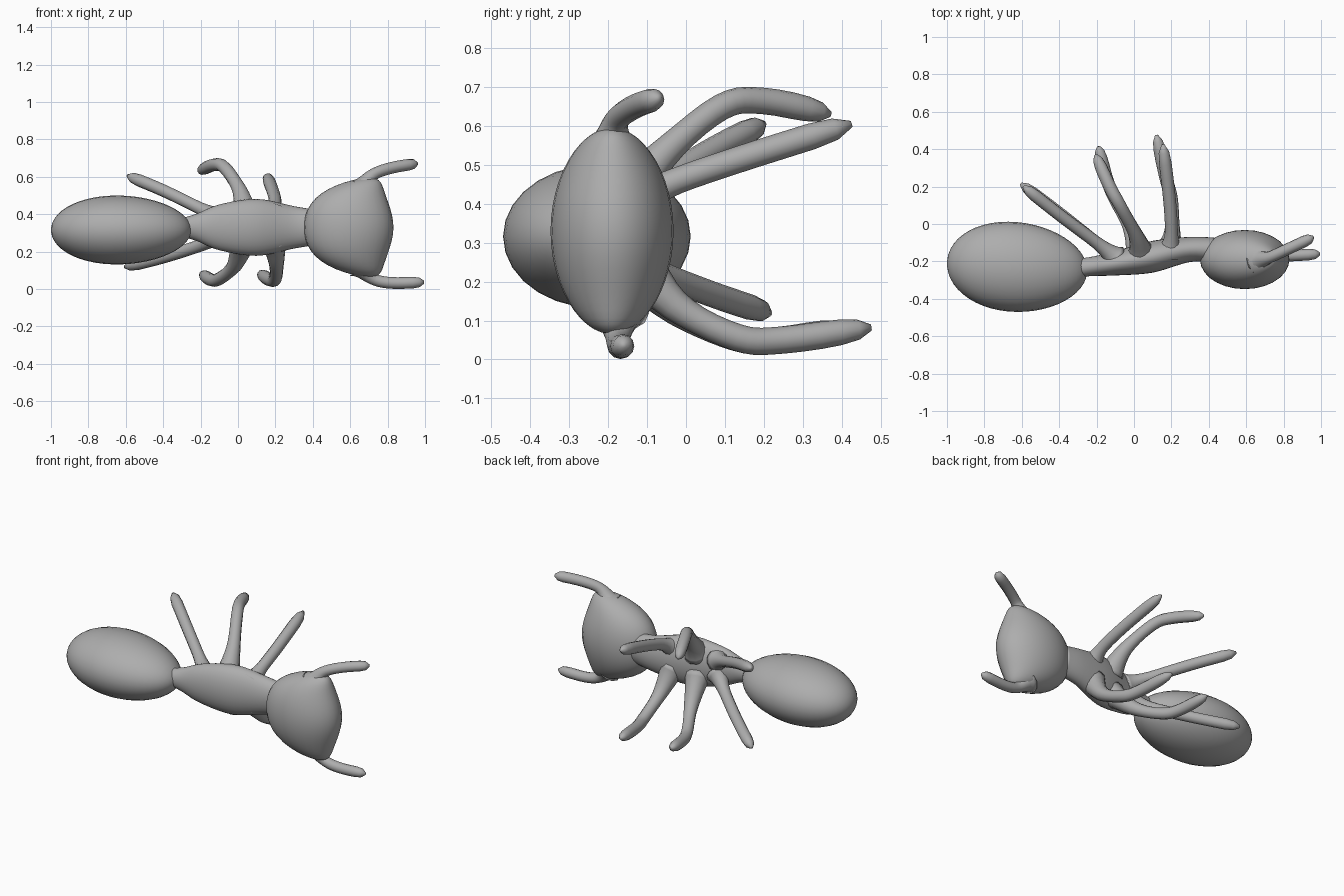
import bpy, bmesh, math
from mathutils import Vector

old = bpy.data.objects.get("Cube")
if old:
    bpy.data.objects.remove(old, do_unlink=True)

GREY = (0.42, 0.42, 0.42, 1)
grey = bpy.data.materials.new("Clay grey")
grey.diffuse_color = GREY
grey.use_nodes = True
grey.node_tree.nodes["Principled BSDF"].inputs["Base Color"].default_value = GREY

X, Y, Z = Vector((1, 0, 0)), Vector((0, 1, 0)), Vector((0, 0, 1))


def spline(pts, steps=5):
    """Catmull-Rom curve through tuples of any size."""
    p = [pts[0], *pts, pts[-1]]
    out = []
    for i in range(1, len(p) - 2):
        for s in range(steps):
            t = s / steps
            out.append([0.5 * (2 * b + (c - a) * t + (2 * a - 5 * b + 4 * c - d) * t * t
                               + (3 * b - a - 3 * c + d) * t ** 3)
                        for a, b, c, d in zip(*p[i - 1:i + 3])])
    return out + [list(pts[-1])]


def loft(name, rings, sides):
    """Skin a row of elliptical rings, each (centre, half axis, half axis)."""
    bm = bmesh.new()
    loops = []
    for centre, u, v in rings:
        angles = [2 * math.pi * k / sides for k in range(sides)]
        loops.append([bm.verts.new(centre + u * math.cos(a) + v * math.sin(a)) for a in angles])
    for a, b in zip(loops, loops[1:]):
        for k in range(sides):
            j = (k + 1) % sides
            bm.faces.new((a[k], a[j], b[j], b[k]))
    bm.faces.new(loops[0])
    bm.faces.new(loops[-1])
    bmesh.ops.recalc_face_normals(bm, faces=bm.faces)
    for f in bm.faces:
        f.smooth = True
    mesh = bpy.data.meshes.new(name)
    bm.to_mesh(mesh)
    bm.free()
    mesh.materials.append(grey)
    bpy.context.collection.objects.link(bpy.data.objects.new(name, mesh))


def egg(name, centre, half, u, v, bend, taper):
    """Ellipsoid along half; bend(t) shifts its centre line, taper(t) scales its girth."""
    rings = []
    for i in range(25):
        angle = math.pi * (0.02 + 0.96 * i / 24)
        t, girth = -math.cos(angle), math.sin(angle)
        girth *= taper(t)
        rings.append((centre + half * t + bend(t), u * girth, v * girth))
    loft(name, rings, 28)


def limb(name, path, ref, base, width):
    """Tube along a path: flared at the root, even along its length, rounded at the tip."""
    points = [Vector(p) for p in spline(path)]
    last = len(points) - 1
    rings = []
    for i, p in enumerate(points):
        t = i / last
        r = width + (base - width) * max(0, 1 - t / 0.4) ** 2
        r *= math.sqrt(max(0.06, 1 - max(0, (t - 0.85) / 0.15) ** 2))
        along = points[min(i + 1, last)] - points[max(i - 1, 0)]
        u = along.cross(ref).normalized()
        v = along.cross(u).normalized()
        rings.append((p, u * r, v * r))
    loft(name, rings, 12)


# Abdomen: long egg, slimmer toward the waist
egg("abdomen", Vector((-0.625, -0.23, 0.316)), X * 0.375, Y * 0.24, Z * 0.184,
    lambda t: Y * (-0.018 * t), lambda t: 1 - 0.06 * t)

# Head: tall egg whose two ends lean toward the antennae
egg("head", Vector((0.592, -0.19, 0.33)), Z * 0.265, X * 0.239, Y * 0.158,
    lambda t: X * (0.11 * t ** 4), lambda t: 1 - 0.05 * t * t)

# Thorax: x, y, half depth, half height, from waist to neck
thorax = [(-0.3, -0.235, 0.05, 0.05), (-0.22, -0.226, 0.052, 0.073), (-0.1, -0.21, 0.065, 0.122),
          (0.1, -0.175, 0.085, 0.152), (0.3, -0.136, 0.067, 0.113), (0.43, -0.14, 0.067, 0.092)]
loft("thorax", [(Vector((x, y, 0.33)), Y * d, Z * h) for x, y, d, h in spline(thorax)], 28)

# Antennae
limb("left_antenna", [(0.67, -0.19, 0.54), (0.72, -0.18, 0.61), (0.82, -0.135, 0.648),
                      (0.96, -0.07, 0.672)], Y, 0.08, 0.031)
limb("right_antenna", [(0.66, -0.175, 0.12), (0.72, -0.175, 0.056), (0.82, -0.17, 0.033),
                       (0.995, -0.16, 0.037)], Y, 0.08, 0.031)

# Legs: three on each side
limb("left_front_leg", [(0.19, -0.15, 0.39), (0.2, -0.05, 0.448), (0.19, 0.13, 0.512),
                        (0.155, 0.425, 0.605)], X, 0.08, 0.034)
limb("left_middle_leg", [(0.04, -0.16, 0.4), (0.01, -0.06, 0.525), (-0.07, 0.09, 0.648),
                         (-0.13, 0.2, 0.664), (-0.205, 0.37, 0.63)], X, 0.08, 0.034)
limb("left_rear_leg", [(-0.1, -0.18, 0.38), (-0.2, -0.1, 0.43), (-0.4, 0.05, 0.527),
                       (-0.59, 0.2, 0.606)], X, 0.07, 0.033)
limb("right_front_leg", [(0.19, -0.14, 0.27), (0.205, -0.03, 0.14), (0.2, 0.13, 0.057),
                         (0.17, 0.25, 0.05), (0.12, 0.475, 0.082)], X, 0.08, 0.035)
limb("right_middle_leg", [(0.03, -0.16, 0.26), (-0.02, -0.02, 0.125), (-0.1, 0.13, 0.055),
                          (-0.145, 0.24, 0.05), (-0.19, 0.415, 0.08)], X, 0.08, 0.034)
limb("right_rear_leg", [(-0.1, -0.18, 0.29), (-0.2, -0.1, 0.235), (-0.4, 0.06, 0.17),
                        (-0.605, 0.215, 0.118)], X, 0.07, 0.033)
